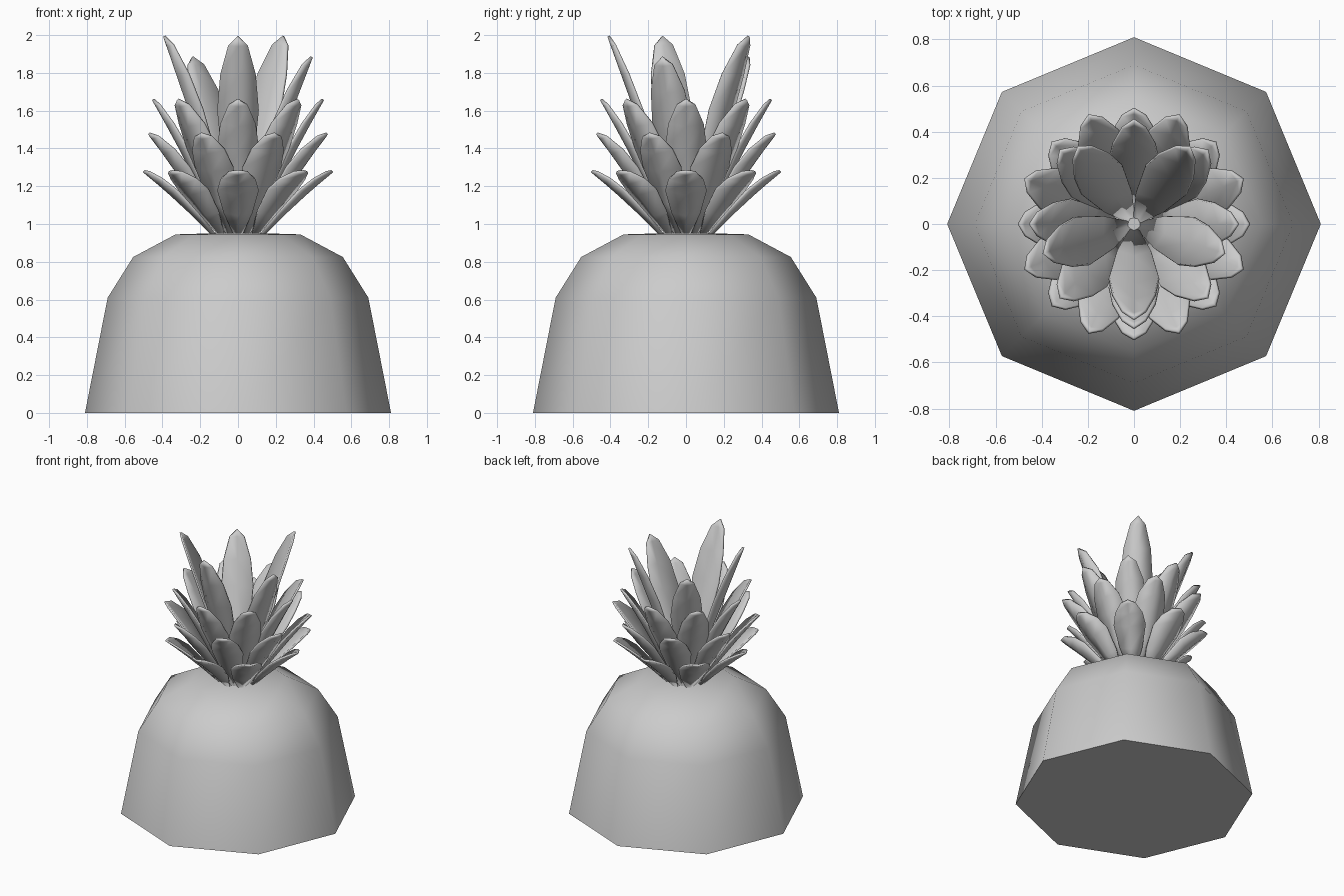
import bpy, bmesh, math
from mathutils import Vector

if "Cube" in bpy.data.objects:
    bpy.data.objects.remove(bpy.data.objects["Cube"])


def make_object(name, bm, angle):
    bmesh.ops.recalc_face_normals(bm, faces=bm.faces)
    me = bpy.data.meshes.new(name)
    bm.to_mesh(me)
    bm.free()
    ob = bpy.data.objects.new(name, me)
    bpy.context.collection.objects.link(ob)
    bpy.ops.object.select_all(action='DESELECT')
    bpy.context.view_layer.objects.active = ob
    ob.select_set(True)
    bpy.ops.object.shade_smooth_by_angle(angle=math.radians(angle))
    return ob


# fruit body: eight-sided dome with a flat base
bm = bmesh.new()
rings = []
for r, z in [(0.81, 0), (0.69, 0.61), (0.555, 0.825), (0.33, 0.945)]:
    rings.append([bm.verts.new((r * math.cos(k * math.pi / 4), r * math.sin(k * math.pi / 4), z))
                  for k in range(8)])
for a, b in zip(rings, rings[1:]):
    for k in range(8):
        j = (k + 1) % 8
        bm.faces.new((a[k], a[j], b[j], b[k]))
bm.faces.new(rings[0])
top = bm.verts.new((0, 0, 0.955))
for k in range(8):
    bm.faces.new((rings[-1][k], rings[-1][(k + 1) % 8], top))
make_object("fruit_body", bm, 60)

# leaf outline: position along the length, half width, inward cupping of the edges
OUTLINE = [(0, 0.02, 0.008), (0.3, 0.075, 0.025), (0.62, 0.108, 0.035),
           (0.8, 0.092, 0.03), (0.95, 0.05, 0.015)]


def add_leaf(bm, angle, base_r, tip_r, tip_z, bow):
    """Folded leaf blade leaning outward from the crown centre."""
    base, tip = Vector((base_r, 0, 0.94)), Vector((tip_r, 0, tip_z))
    along = (tip - base).normalized()
    inward = Vector((-along.z, 0, along.x))
    c, s = math.cos(angle), math.sin(angle)

    def vert(t, side, cup):
        p = base.lerp(tip, t) + inward * (cup + bow * 4 * t * (1 - t))
        return bm.verts.new((p.x * c - side * s, p.x * s + side * c, p.z))

    rows = [(vert(t, -w, d), vert(t, 0, 0), vert(t, w, d)) for t, w, d in OUTLINE]
    for a, b in zip(rows, rows[1:]):
        bm.faces.new((a[0], a[1], b[1], b[0]))
        bm.faces.new((a[1], a[2], b[2], b[1]))
    end = vert(1, 0, 0)
    bm.faces.new((rows[-1][0], rows[-1][1], end))
    bm.faces.new((rows[-1][1], rows[-1][2], end))


# crown tiers: name, count, first angle, base radius, tip radius, tip heights, bow
TIERS = [("crown_bottom_leaves", 8, 0, 0.13, 0.50, [1.28], 0.008),
         ("crown_lower_leaves", 8, 22.5, 0.11, 0.51, [1.48], 0.008),
         ("crown_middle_leaves", 8, 0, 0.08, 0.45, [1.66], 0.01),
         ("crown_top_leaves", 5, -90, 0.03, 0.41, [1.995, 1.885, 1.995, 1.885, 1.995], 0.0)]
for name, count, start, base_r, tip_r, heights, bow in TIERS:
    bm = bmesh.new()
    for k in range(count):
        add_leaf(bm, math.radians(start + 360 * k / count), base_r, tip_r,
                 heights[k % len(heights)], bow)
    leaves = make_object(name, bm, 40)
    solid = leaves.modifiers.new("thickness", 'SOLIDIFY')
    solid.thickness = 0.014
    solid.offset = 0
